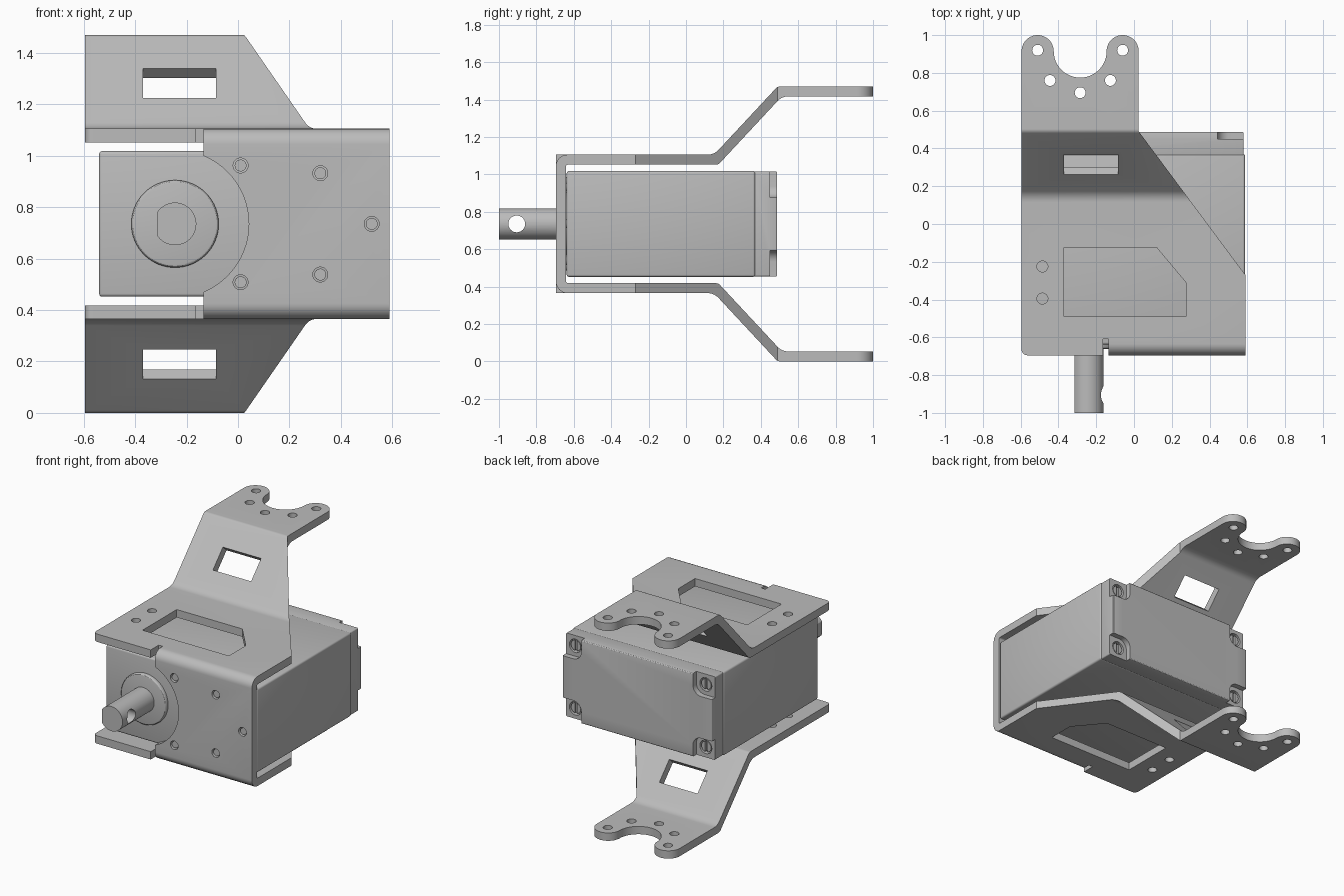
import bpy, bmesh
from math import cos, sin, pi, radians
from mathutils import Vector

if "Cube" in bpy.data.objects:
    bpy.data.objects.remove(bpy.data.objects["Cube"], do_unlink=True)

MID = 0.735          # height of the mirror plane
SHAFT_X = -0.245

grey = bpy.data.materials.new("plain grey")
grey.use_nodes = True
colour = (0.5, 0.5, 0.5, 1)
grey.diffuse_color = colour
grey.node_tree.nodes["Principled BSDF"].inputs["Base Color"].default_value = colour


def arc(cx, cy, r, start=0, end=360, n=24):
    return [(cx + r * cos(radians(start + (end - start) * i / n)),
             cy + r * sin(radians(start + (end - start) * i / n))) for i in range(n + 1)]


def rect(u0, u1, v0, v1):
    return [(u0, v0), (u1, v0), (u1, v1), (u0, v1)]


def fillet(points, radii, n=6):
    """Round the corners of a closed outline, one radius per corner."""
    out = []
    for i, r in enumerate(radii):
        p = Vector(points[i])
        a = (Vector(points[i - 1]) - p).normalized()
        b = (Vector(points[(i + 1) % len(points)]) - p).normalized()
        if r == 0:
            out.append(tuple(p))
            continue
        half = a.angle(b) / 2
        centre = p + (a + b).normalized() * (r / sin(half))
        tangent = r * cos(half) / sin(half)
        s, e = p + a * tangent - centre, p + b * tangent - centre
        for k in range(n + 1):
            out.append(tuple(centre + (s.lerp(e, k / n)).normalized() * r))
    return out


def prism(name, outline, axis, lo, hi):
    """Extrude a flat outline along an axis."""
    place = {"x": lambda u, v: (lo, u, v),
             "y": lambda u, v: (u, lo, v),
             "z": lambda u, v: (u, v, lo)}[axis]
    bm = bmesh.new()
    verts = [bm.verts.new(place(u, v)) for u, v in outline]
    bmesh.ops.remove_doubles(bm, verts=verts, dist=1e-5)
    face = bm.faces.new([v for v in verts if v.is_valid])
    moved = bmesh.ops.extrude_face_region(bm, geom=[face])["geom"]
    shift = Vector([hi - lo if axis == a else 0 for a in "xyz"])
    bmesh.ops.translate(bm, verts=[v for v in moved if isinstance(v, bmesh.types.BMVert)], vec=shift)
    bmesh.ops.recalc_face_normals(bm, faces=bm.faces)
    mesh = bpy.data.meshes.new(name)
    bm.to_mesh(mesh)
    bm.free()
    mesh.materials.append(grey)
    obj = bpy.data.objects.new(name, mesh)
    bpy.context.collection.objects.link(obj)
    return obj


def select(obj):
    bpy.ops.object.select_all(action="DESELECT")
    obj.select_set(True)
    bpy.context.view_layer.objects.active = obj


def cut(obj, cutter, operation="DIFFERENCE"):
    select(obj)
    mod = obj.modifiers.new("cut", "BOOLEAN")
    mod.operation, mod.solver, mod.object = operation, "EXACT", cutter
    bpy.ops.object.modifier_apply(modifier=mod.name)
    bpy.data.objects.remove(cutter, do_unlink=True)


def bevel(obj, width):
    select(obj)
    mod = obj.modifiers.new("bevel", "BEVEL")
    mod.width, mod.segments, mod.limit_method = width, 3, "ANGLE"
    mod.angle_limit = radians(50)
    bpy.ops.object.modifier_apply(modifier=mod.name)


def smooth(obj):
    select(obj)
    bpy.ops.object.shade_smooth_by_angle(angle=radians(30))


# Bracket: bent sheet profile, trimmed to the flat outline
outer = [(-0.695, 0.37), (0.15, 0.37), (0.49, 0.735), (1.1, 0.735)]
inner = [(1.1, 0.682), (0.513, 0.682), (0.173, 0.317), (-0.642, 0.317)]
upper = outer + inner
radii = [0.06, 0.08, 0.03, 0, 0, 0.08, 0.03, 0.012]
loop = upper + [(y, -z) for y, z in reversed(upper)]
profile = fillet(loop, radii + radii[::-1])
bracket = prism("bent_bracket", [(y, z + MID) for y, z in profile], "x", -0.8, 0.8)

outline = [(-0.595, -0.8), (0.59, -0.8), (0.59, -0.27), (0.025, 0.49)]
outline += arc(-0.06, 0.915, 0.085, 0, 180)
outline += arc(-0.285, 0.915, 0.14, 0, -180)
outline += arc(-0.51, 0.915, 0.085, 0, 180)
cut(bracket, prism("outline_cutter", outline, "z", -0.5, 2), "INTERSECT")

# Bracket openings: front cutaway, pockets, holes and slope windows
cut(bracket, prism("cutter", rect(-1, -0.135, -1, -0.61), "z", -0.5, 2))
cut(bracket, prism("cutter", arc(SHAFT_X, MID, 0.287, n=64), "y", -0.8, -0.5))
pocket = [(-0.37, -0.49), (0.275, -0.49), (0.275, -0.31), (0.12, -0.125), (-0.37, -0.125)]
cut(bracket, prism("cutter", pocket, "z", -0.5, 2))
for x, y in [(-0.51, 0.92), (-0.06, 0.92), (-0.445, 0.76), (-0.125, 0.76),
             (-0.285, 0.695), (-0.485, -0.225), (-0.485, -0.395)]:
    cut(bracket, prism("cutter", arc(x, y, 0.029), "z", -0.5, 2))
front_holes = [(0.01, 0.227), (0.32, 0.197), (0.52, 0), (0.32, -0.197), (0.01, -0.227)]
for x, z in front_holes:
    cut(bracket, prism("cutter", arc(x, z + MID, 0.029), "y", -0.8, -0.5))
along = Vector((0.34, 0.365)).normalized()
across = Vector((-along.y, along.x))
window_mid = Vector((0.318, 0.5425))
window = [window_mid + along * (0.078 * a) + across * (0.15 * b)
          for a, b in rect(-1, 1, -1, 1)]
for side in (1, -1):
    cut(bracket, prism("cutter", [(y, MID + side * z) for y, z in window], "x", -0.37, -0.085))
smooth(bracket)

# Flat front tabs beside the cutaway
for side, word in ((1, "upper"), (-1, "lower")):
    z0, z1 = sorted((MID + side * 0.317, MID + side * 0.37))
    tab = fillet(rect(-0.595, -0.165, -0.695, -0.61), [0.03, 0, 0, 0])
    smooth(prism(word + "_front_tab", tab, "z", z0, z1))

# Motor housing and its back cover with four corner recesses
housing = prism("motor_housing", rect(-0.54, 0.588, MID - 0.283, MID + 0.283), "y", -0.638, 0.37)
bevel(housing, 0.012)
smooth(housing)
cover = prism("back_cover", rect(-0.533, 0.581, MID - 0.281, MID + 0.281), "y", 0.35, 0.487)
bevel(cover, 0.008)
for sx, x in ((1, 0.581), (-1, -0.533)):
    for sz in (1, -1):
        z = MID + sz * 0.281
        corner = fillet(rect(-0.14, 0.1, -0.14, 0.1), [0.06, 0, 0, 0])
        cut(cover, prism("cutter", [(x + sx * u, z + sz * v) for u, v in corner], "y", 0.45, 0.6))
        cx, cz = x - sx * 0.07, z - sz * 0.07
        cut(cover, prism("cutter", arc(cx, cz, 0.045), "y", 0.42, 0.6))
        screw = prism("cover_screw", arc(cx, cz, 0.036), "y", 0.41, 0.445)
        cut(screw, prism("cutter", rect(cx - 0.008, cx + 0.008, cz - 0.06, cz + 0.06), "y", 0.43, 0.6))
        smooth(screw)
smooth(cover)

# Screws in the front plate
for x, z in front_holes:
    smooth(prism("front_screw", arc(x, z + MID, 0.023), "y", -0.685, -0.6))

# Bearing boss and output shaft with a flat and a cross hole
boss = prism("bearing_boss", arc(SHAFT_X, MID, 0.17, n=64), "y", -0.662, -0.6)
bevel(boss, 0.012)
smooth(boss)
shaft = prism("output_shaft", arc(SHAFT_X, MID, 0.083, n=48), "y", -1, -0.62)
cut(shaft, prism("cutter", rect(-0.5, -0.315, -1.1, -0.5), "z", 0, 1.5))
cut(shaft, prism("cutter", arc(-0.905, MID, 0.045, n=32), "x", -0.6, 0.2))
smooth(shaft)
